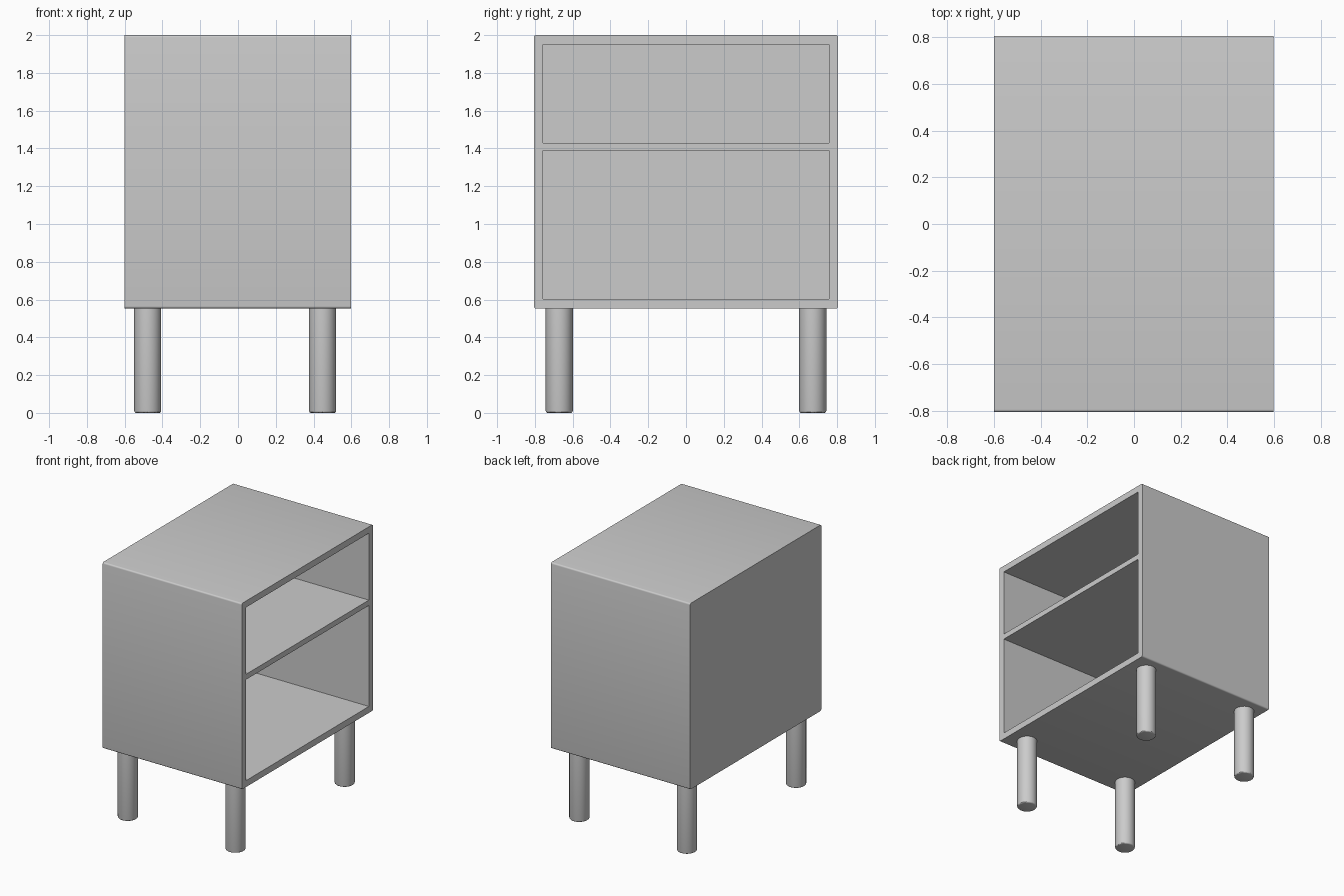
import bpy, bmesh
from mathutils import Matrix, Vector

if "Cube" in bpy.data.objects:
    bpy.data.objects.remove(bpy.data.objects["Cube"])


def add_object(name, bm):
    mesh = bpy.data.meshes.new(name)
    bm.to_mesh(mesh)
    bm.free()
    ob = bpy.data.objects.new(name, mesh)
    bpy.context.collection.objects.link(ob)
    return ob


def box(lo, hi):
    lo, hi = Vector(lo), Vector(hi)
    bm = bmesh.new()
    mat = Matrix.Translation((lo + hi) / 2) @ Matrix.Diagonal((*(hi - lo), 1))
    bmesh.ops.create_cube(bm, size=1, matrix=mat)
    return bm


def shade_smooth(ob):
    bpy.ops.object.select_all(action='DESELECT')
    ob.select_set(True)
    bpy.context.view_layer.objects.active = ob
    bpy.ops.object.shade_smooth_by_angle()


# Cabinet body: the four long edges along x are slightly rounded
bm = box((-0.6, -0.806, 0.553), (0.597, 0.806, 2.0))
long_edges = [e for e in bm.edges
              if abs(e.verts[0].co.x - e.verts[1].co.x) > 0.1]
bmesh.ops.bevel(bm, geom=long_edges, offset=0.012, segments=4,
                profile=0.5, affect='EDGES')
cabinet = add_object("cabinet_body", bm)

# Two open compartments facing +x, leaving a shelf between them
for name, z0, z1 in (("lower", 0.603, 1.388), ("upper", 1.43, 1.95)):
    cutter = add_object(f"{name}_compartment_cutter",
                        box((-0.55, -0.756, z0), (0.8, 0.756, z1)))
    cutter.hide_render = True
    cutter.hide_set(True)
    mod = cabinet.modifiers.new(name, 'BOOLEAN')
    mod.operation = 'DIFFERENCE'
    mod.solver = 'EXACT'
    mod.object = cutter

# Bake the cuts and drop the cutters
bpy.context.view_layer.objects.active = cabinet
for mod in list(cabinet.modifiers):
    cutter = mod.object
    bpy.ops.object.modifier_apply(modifier=mod.name)
    bpy.data.objects.remove(cutter)
shade_smooth(cabinet)

# Four round legs with softened feet
for side_x, x in (("back", -0.478), ("front", 0.448)):
    for side_y, y in (("left", -0.671), ("right", 0.671)):
        bm = bmesh.new()
        bmesh.ops.create_cone(bm, cap_ends=True, segments=40, radius1=0.0715,
                              radius2=0.0715, depth=0.56,
                              matrix=Matrix.Translation((x, y, 0.28)))
        rim = [e for e in bm.edges if all(v.co.z < 0.01 for v in e.verts)]
        bmesh.ops.bevel(bm, geom=rim, offset=0.01, segments=3,
                        profile=0.5, affect='EDGES')
        shade_smooth(add_object(f"{side_x}_{side_y}_leg", bm))
